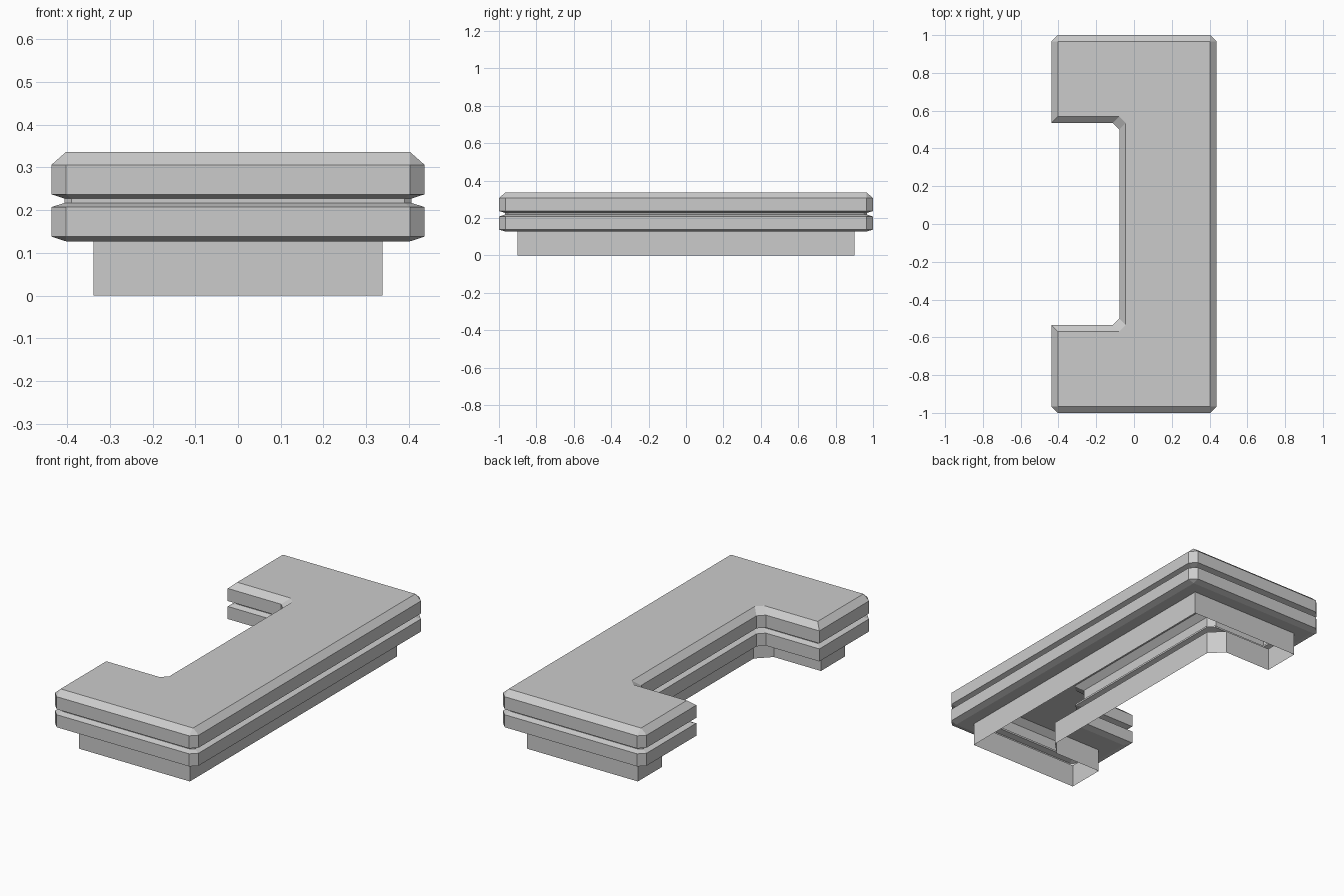
import bpy
import bmesh

cube = bpy.data.objects.get("Cube")
if cube:
    bpy.data.objects.remove(cube)

HALF_W, HALF_L = 0.437, 1.0        # outer footprint
NOTCH_X, NOTCH_Y = -0.078, 0.535   # recess cut into the right side
CHAMFER = 0.034

grey = bpy.data.materials.new("light_grey")
grey.use_nodes = True
colour = (0.6, 0.6, 0.6, 1)
grey.diffuse_color = colour
grey.node_tree.nodes["Principled BSDF"].inputs["Base Color"].default_value = colour


def outline(inset, corner, notch_corner, notch_inset):
    """Counter-clockwise C-shaped footprint with cut corners."""
    w, l = HALF_W - inset, HALF_L - inset
    nx, ny = NOTCH_X + inset, NOTCH_Y + notch_inset
    c, n = corner, notch_corner
    upper = [(w, l - c), (w - c, l), (-w + c, l), (-w, l - c),
             (-w, ny), (nx - n, ny), (nx, ny - n)]
    lower = [(x, -y) for x, y in reversed(upper)]
    return upper + lower


def shell(name, levels, capped=False):
    """Stack footprints at rising heights and join them with side faces."""
    bm = bmesh.new()
    rings = [[bm.verts.new((x, y, z)) for x, y in shape] for shape, z in levels]
    for low, high in zip(rings, rings[1:]):
        for i in range(len(low)):
            j = (i + 1) % len(low)
            bm.faces.new((low[i], low[j], high[j], high[i]))
    if capped:
        bm.faces.new(rings[-1])
    bmesh.ops.remove_doubles(bm, verts=bm.verts, dist=0.0001)
    mesh = bpy.data.meshes.new(name)
    bm.to_mesh(mesh)
    bm.free()
    mesh.materials.append(grey)
    obj = bpy.data.objects.new(name, mesh)
    bpy.context.collection.objects.link(obj)
    return obj


skirt = outline(0.099, 0, 0.072, 0.155)
rim = outline(CHAMFER, 0, CHAMFER, CHAMFER)
outer = outline(0, CHAMFER, CHAMFER, 0)
groove = outline(0.031, 0.016, CHAMFER, 0.031)

# Hollow base, open underneath
shell("base_skirt", [(skirt, 0), (skirt, 0.127)])
# Lower band with its flat underside lip
shell("lower_band", [(skirt, 0.127), (rim, 0.127), (outer, 0.138),
                     (outer, 0.207), (groove, 0.217)])
# Recessed line between the bands
shell("groove", [(groove, 0.217), (groove, 0.227)])
# Upper band and flat top
shell("upper_band", [(groove, 0.227), (outer, 0.237), (outer, 0.306),
                     (rim, 0.336)], capped=True)
